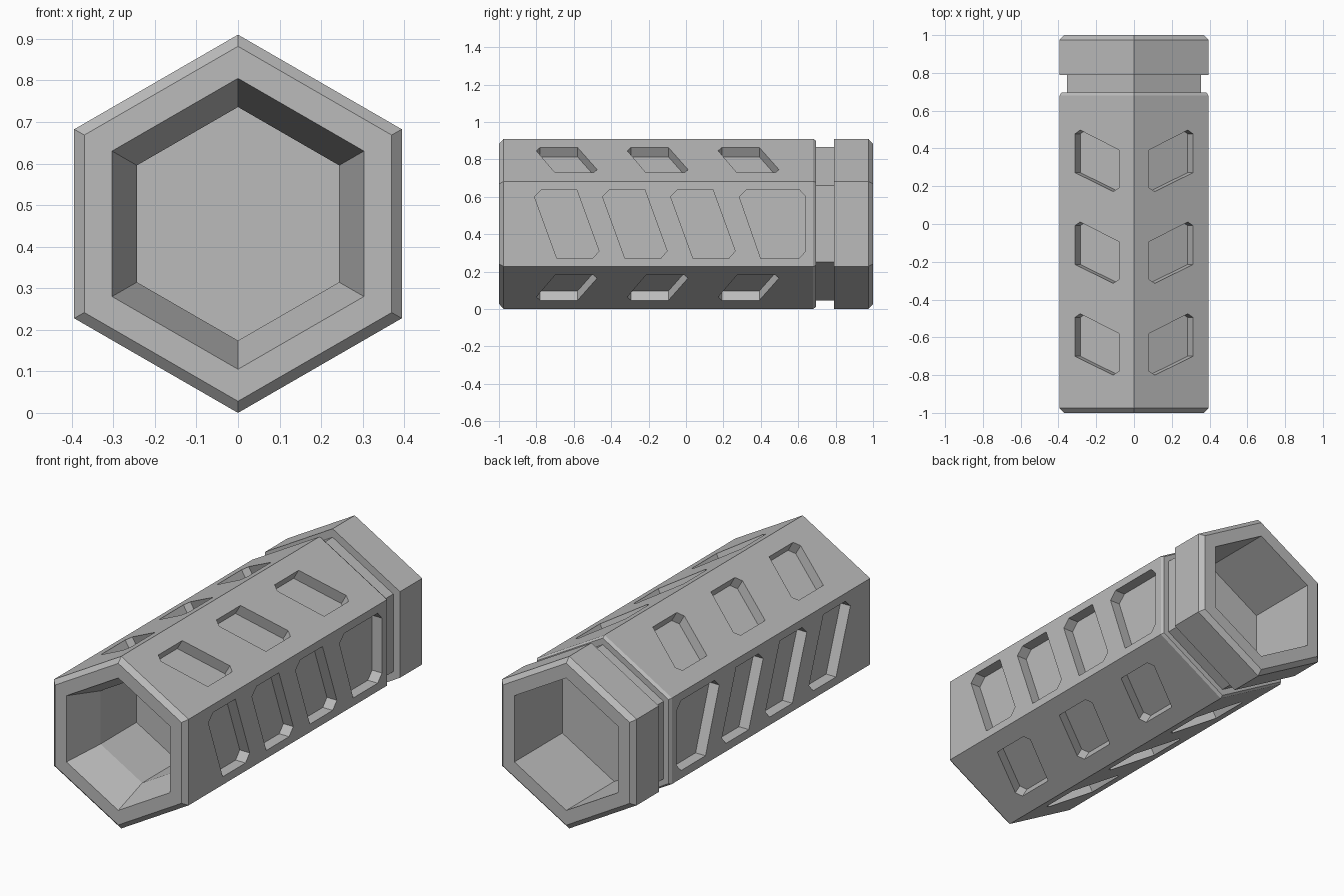
import bpy, bmesh
from math import cos, sin, pi
from mathutils import Vector

cube = bpy.data.objects.get("Cube")
if cube:
    bpy.data.objects.remove(cube, do_unlink=True)

RADIUS = 0.455
APOTHEM = RADIUS * cos(pi / 6)
DEPTH = 0.058
CENTRE = Vector((0, 0, RADIUS))

grey = bpy.data.materials.new("mid_grey")
grey.use_nodes = True
colour = (0.5, 0.5, 0.5, 1)
grey.diffuse_color = colour
grey.node_tree.nodes["Principled BSDF"].inputs["Base Color"].default_value = colour


def make_object(name, bm):
    bmesh.ops.recalc_face_normals(bm, faces=bm.faces)
    mesh = bpy.data.meshes.new(name)
    bm.to_mesh(mesh)
    bm.free()
    mesh.materials.append(grey)
    obj = bpy.data.objects.new(name, mesh)
    bpy.context.collection.objects.link(obj)
    return obj


def hex_lathe(name, profile):
    """Sweep (radius, y) points round the y axis in six flat sides."""
    bm = bmesh.new()
    rings = []
    for r, y in profile:
        angles = [pi / 2 + k * pi / 3 for k in range(6)]
        rings.append([bm.verts.new(CENTRE + Vector((r * cos(a), y, r * sin(a))))
                      for a in angles])
    for a, b in zip(rings, rings[1:]):
        for k in range(6):
            j = (k + 1) % 6
            bm.faces.new((a[k], a[j], b[j], b[k]))
    bm.faces.new(rings[0])
    bm.faces.new(rings[-1])
    return make_object(name, bm)


def add_prism(bm, outline, shift, normal, tangent):
    """Add a cutter whose (y, tangent) outline is sunk into one side."""
    loops = []
    for height in (APOTHEM - DEPTH, APOTHEM + 0.03):
        loops.append([bm.verts.new(CENTRE + normal * height + tangent * t
                                   + Vector((0, y + shift, 0))) for y, t in outline])
    low, high = loops
    n = len(outline)
    bm.faces.new(low)
    bm.faces.new(high)
    for k in range(n):
        j = (k + 1) % n
        bm.faces.new((low[k], low[j], high[j], high[k]))


# Hexagonal tube: front bore, chamfered body, groove, rear collar, rear bore
tube = hex_lathe("hexagonal_handguard", [
    (0.281, -0.5), (0.281, -0.8), (0.35, -1), (0.427, -1), (RADIUS, -0.975),
    (RADIUS, 0.68), (0.444, 0.695), (0.41, 0.695), (0.41, 0.79),
    (RADIUS, 0.79), (RADIUS, 0.975), (0.428, 1), (0.35, 1), (0.35, 0.6)])

# Recess outlines
slanted_slot = [(-0.81, 0.145), (-0.77, 0.185), (-0.585, 0.185),
                (-0.465, -0.145), (-0.5, -0.185), (-0.69, -0.185)]
end_slot = [(0.285, 0.145), (0.325, 0.185), (0.604, 0.185), (0.64, 0.145),
            (0.64, -0.145), (0.604, -0.185), (0.4, -0.185)]
short_slot = [(0.055, 0.135), (0.16, -0.102), (0.14, -0.134),
              (-0.065, -0.134), (-0.165, 0.1), (-0.145, 0.135)]

bm = bmesh.new()
for sx in (1, -1):
    # Upright sides
    normal, tangent = Vector((sx, 0, 0)), Vector((0, 0, 1))
    for i in range(3):
        add_prism(bm, slanted_slot, i * 0.364, normal, tangent)
    add_prism(bm, end_slot, 0, normal, tangent)
    # Sloping sides, above and below
    for sz in (1, -1):
        normal = Vector((sx * cos(pi / 3), 0, sz * sin(pi / 3)))
        tangent = Vector((-sx * sin(pi / 3), 0, sz * cos(pi / 3)))
        for i in range(3):
            add_prism(bm, short_slot, -0.635 + i * 0.486, normal, tangent)
cutter = make_object("slot_cutter", bm)
cutter.hide_render = True

# Cut the recesses, then discard the cutter
cut = tube.modifiers.new("slots", 'BOOLEAN')
cut.operation = 'DIFFERENCE'
cut.solver = 'EXACT'
cut.object = cutter
bpy.context.view_layer.update()
graph = bpy.context.evaluated_depsgraph_get()
result = bpy.data.meshes.new_from_object(tube.evaluated_get(graph))
tube.modifiers.clear()
tube.data = result
bpy.data.objects.remove(cutter, do_unlink=True)
